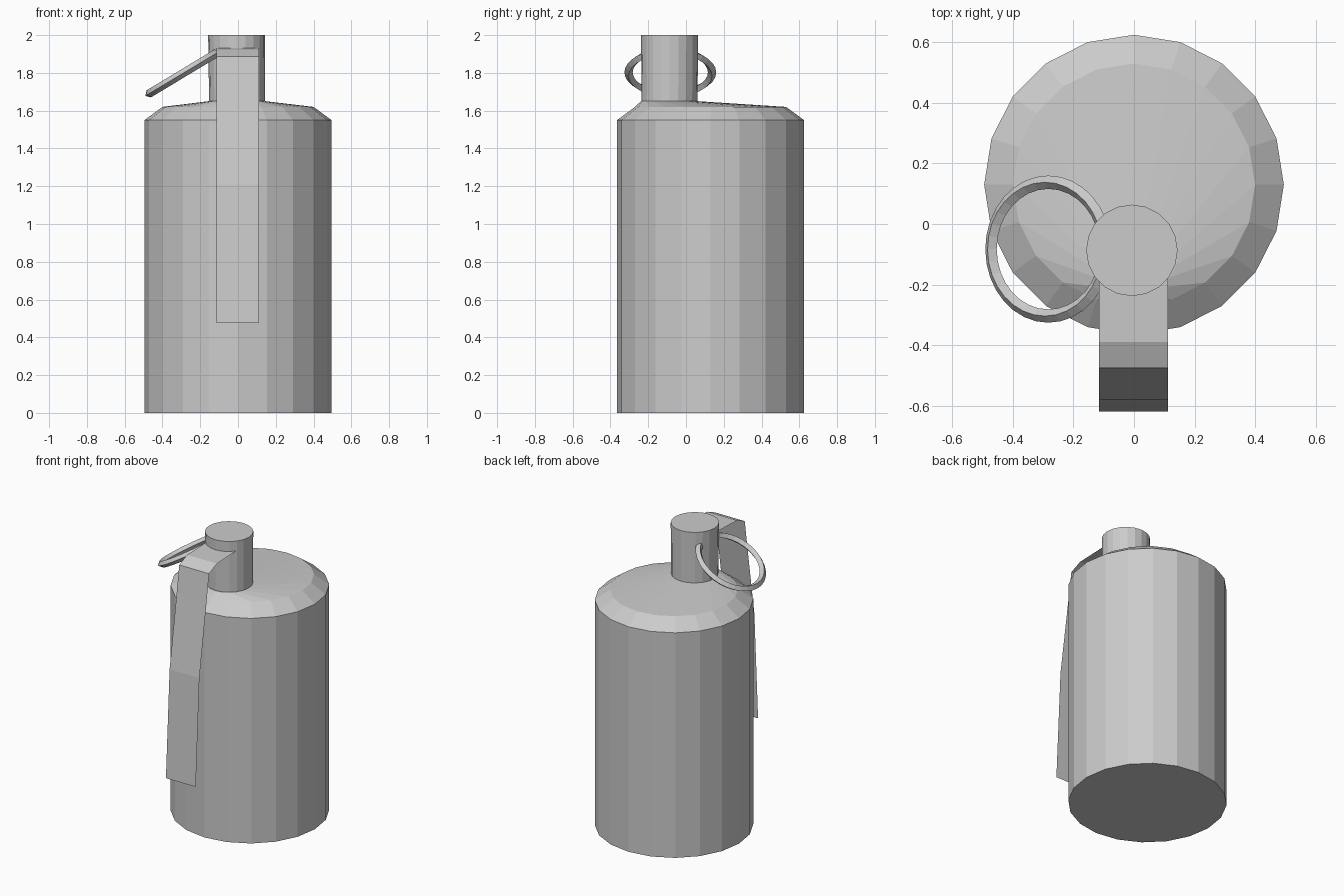
import bpy, bmesh, math
from mathutils import Matrix

if "Cube" in bpy.data.objects:
    bpy.data.objects.remove(bpy.data.objects["Cube"])


def new_object(name, bm):
    mesh = bpy.data.meshes.new(name)
    bm.to_mesh(mesh)
    bm.free()
    obj = bpy.data.objects.new(name, mesh)
    bpy.context.collection.objects.link(obj)
    return obj


def loft(name, rings, sides=20):
    """Join circles given as (centre x, centre y, z, radius) and cap the ends."""
    bm = bmesh.new()
    loops = []
    for cx, cy, z, r in rings:
        angles = [2 * math.pi * i / sides for i in range(sides)]
        loops.append([bm.verts.new((cx + r * math.cos(a), cy + r * math.sin(a), z)) for a in angles])
    for low, high in zip(loops, loops[1:]):
        for i in range(sides):
            j = (i + 1) % sides
            bm.faces.new((low[i], low[j], high[j], high[i]))
    bm.faces.new(loops[0][::-1])
    bm.faces.new(loops[-1])
    return new_object(name, bm)


# Canister with a shoulder leaning towards the off-centre neck
loft("canister", [(0, 0.13, 0, 0.495), (0, 0.13, 1.55, 0.495),
                  (0, 0.13, 1.62, 0.40), (-0.005, -0.087, 1.65, 0.152)])

# Neck
loft("neck", [(-0.005, -0.087, 1.64, 0.148), (-0.007, -0.087, 2.0, 0.151)])

# Lever: a thin bent sheet hanging in front
bm = bmesh.new()
path = [(-0.10, 1.935), (-0.39, 1.925), (-0.475, 1.888),
        (-0.505, 1.69), (-0.58, 1.21), (-0.62, 0.475)]
rows = [[bm.verts.new((x, y, z)) for x in (-0.115, 0.112)] for y, z in path]
for a, b in zip(rows, rows[1:]):
    bm.faces.new((a[0], b[0], b[1], a[1]))
new_object("lever", bm)

# Pull ring: diamond-section torus tilted down to the left
bpy.ops.mesh.primitive_torus_add(major_radius=0.221, minor_radius=0.022,
                                 major_segments=32, minor_segments=4)
ring = bpy.context.object
ring.name = "pull_ring"
ring.data.transform(Matrix.Translation((-0.283, -0.083, 1.803)) @ Matrix.Rotation(math.radians(-31), 4, 'Y'))
